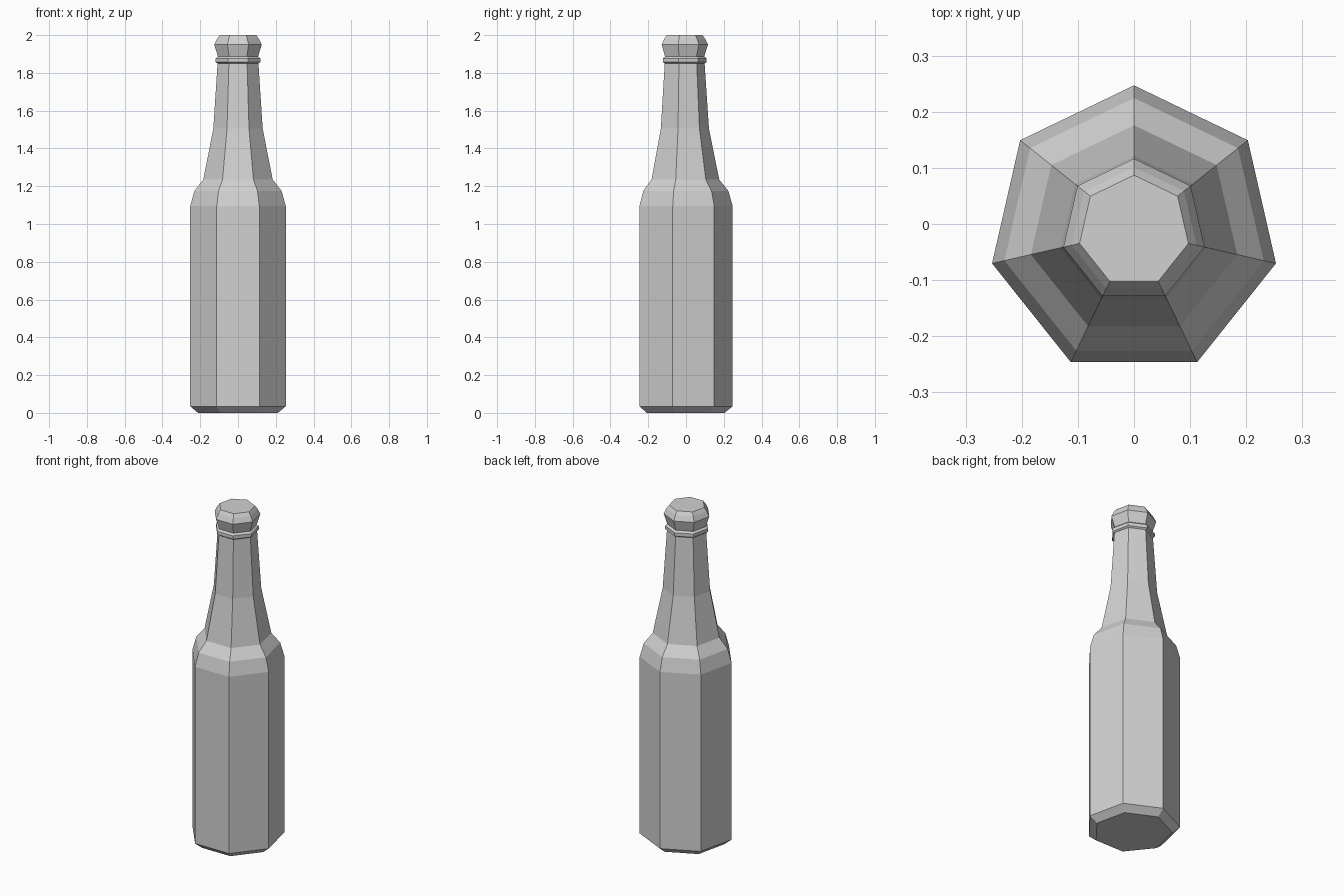
import bpy
import bmesh
from math import cos, sin, pi

cube = bpy.data.objects.get("Cube")
if cube:
    bpy.data.objects.remove(cube, do_unlink=True)

SIDES = 7
CENTRE_Y = -0.0125

# Single grey material
grey = bpy.data.materials.new("light_grey")
grey.use_nodes = True
colour = (0.64, 0.64, 0.64, 1)
grey.diffuse_color = colour
grey.node_tree.nodes["Principled BSDF"].inputs["Base Color"].default_value = colour

# Outline from base to cap: (radius, height)
profile = [
    (0.217, 0.0), (0.2595, 0.035),                       # base bevel
    (0.2595, 1.095), (0.237, 1.175), (0.1885, 1.235),    # body and shoulder
    (0.134, 1.505), (0.111, 1.85),                       # neck
    (0.121, 1.857), (0.121, 1.877), (0.109, 1.887),      # neck ring
    (0.129, 1.95), (0.114, 1.98), (0.0995, 2.0),         # lip and cap
]


def lathe(name, outline):
    """Sweep an outline around a seven-sided section and close both ends."""
    bm = bmesh.new()
    rings = []
    for radius, z in outline:
        angles = [pi / 2 + 2 * pi * i / SIDES for i in range(SIDES)]
        rings.append([bm.verts.new((radius * cos(a), CENTRE_Y + radius * sin(a), z))
                      for a in angles])
    for low, high in zip(rings, rings[1:]):
        for i in range(SIDES):
            j = (i + 1) % SIDES
            bm.faces.new((low[i], low[j], high[j], high[i]))
    bm.faces.new(rings[0][::-1])
    bm.faces.new(rings[-1])
    bmesh.ops.recalc_face_normals(bm, faces=bm.faces)
    mesh = bpy.data.meshes.new(name)
    bm.to_mesh(mesh)
    bm.free()
    mesh.materials.append(grey)
    obj = bpy.data.objects.new(name, mesh)
    bpy.context.collection.objects.link(obj)
    return obj


lathe("bottle", profile)
